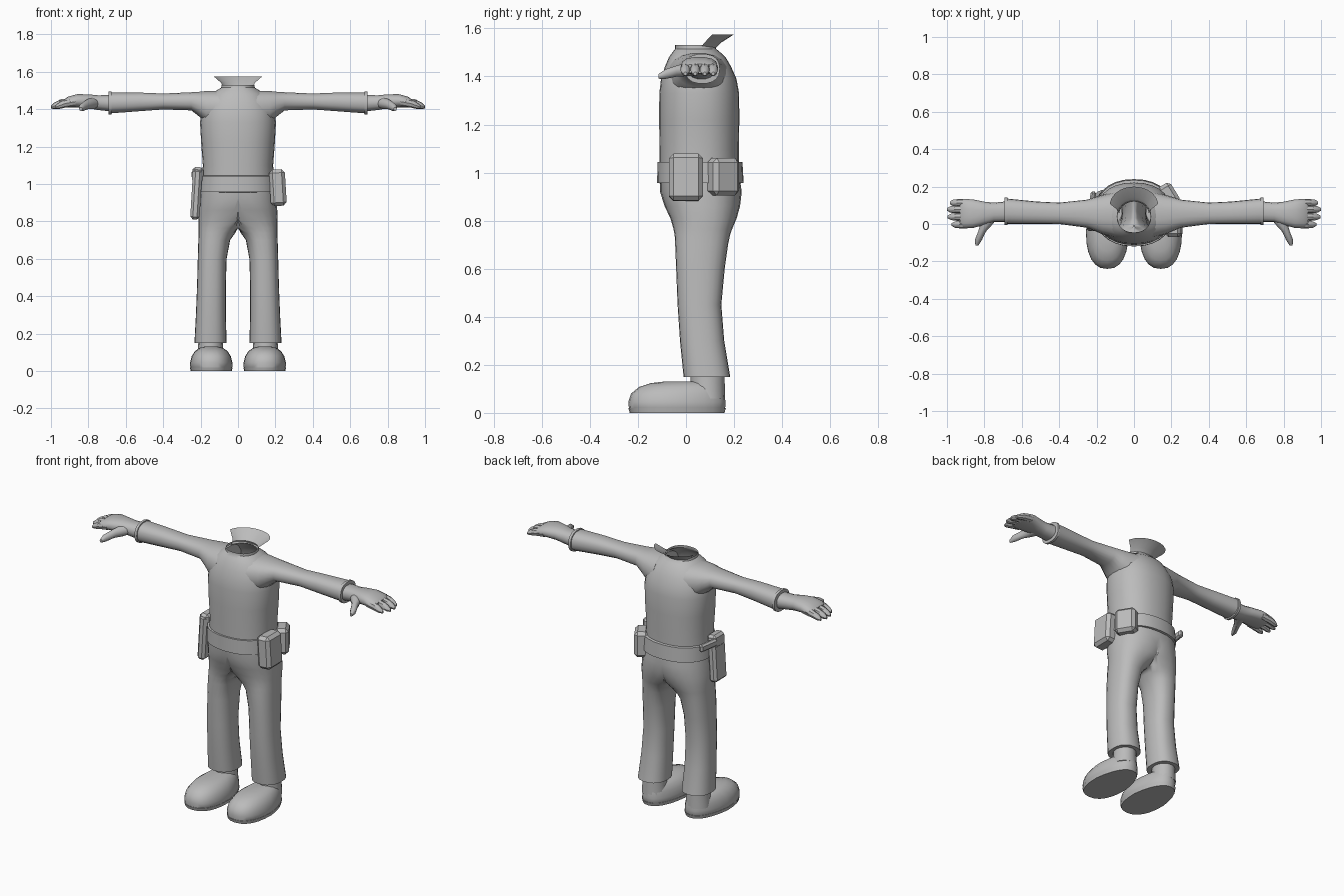
import bpy, bmesh, math
from mathutils import Matrix, Vector

grey = bpy.data.materials.new("plain_grey")
grey.diffuse_color = (0.5, 0.5, 0.5, 1)


def finish(name, bm, mirror=False, angle=40):
    bmesh.ops.recalc_face_normals(bm, faces=bm.faces)
    me = bpy.data.meshes.new(name)
    bm.to_mesh(me)
    bm.free()
    me.materials.append(grey)
    ob = bpy.data.objects.new(name, me)
    bpy.context.collection.objects.link(ob)
    bpy.ops.object.select_all(action='DESELECT')
    ob.select_set(True)
    bpy.context.view_layer.objects.active = ob
    bpy.ops.object.shade_smooth_by_angle(angle=math.radians(angle))
    if mirror:
        m = ob.modifiers.new("mirror", 'MIRROR')
        m.use_clip = True
    return ob


def loft(name, rings, axis='Z', n=20, p=2.0, caps=(True, True), mirror=False,
         clamp=False, taper=0.0, angle=40):
    """Skin rings of (position, centre u, centre v, radius u, radius v)."""
    bm = bmesh.new()
    loops = []
    for pos, cu, cv, ru, rv in rings:
        loop = []
        for i in range(n):
            t = 2 * math.pi * i / n
            c, s = math.cos(t), math.sin(t)
            u = math.copysign(abs(c) ** (2 / p), c)
            v = math.copysign(abs(s) ** (2 / p), s)
            u = cu + ru * u * (1 - taper * max(v, 0))
            v = cv + rv * v
            if clamp:
                u = max(u, 0)
            co = {'Z': (u, v, pos), 'X': (pos, u, v), 'Y': (u, pos, v)}[axis]
            loop.append(bm.verts.new(co))
        loops.append(loop)
    for a, b in zip(loops, loops[1:]):
        for i in range(n):
            j = (i + 1) % n
            bm.faces.new((a[i], a[j], b[j], b[i]))
    if caps[0]:
        bm.faces.new(loops[0])
    if caps[1]:
        bm.faces.new(loops[-1])
    if clamp:  # drop the faces lying on the centre plane
        inner = [f for f in bm.faces if all(v.co.x < 1e-4 for v in f.verts)]
        bmesh.ops.delete(bm, geom=inner, context='FACES')
    return finish(name, bm, mirror, angle)


def box(name, loc, size, rot_z=0.0, tilt=0.0, bevel=0.018):
    bm = bmesh.new()
    bmesh.ops.create_cube(bm, size=1)
    bmesh.ops.scale(bm, vec=size, verts=bm.verts)
    bmesh.ops.bevel(bm, geom=bm.edges[:], offset=bevel, segments=1, affect='EDGES')
    mat = Matrix.Translation(loc) @ Matrix.Rotation(rot_z, 4, 'Z') @ Matrix.Rotation(tilt, 4, 'Y')
    bmesh.ops.transform(bm, matrix=mat, verts=bm.verts)
    return finish(name, bm, angle=20)


# Shirt body with an open neck
loft("shirt", [
    (0.97, 0, 0.055, 0.195, 0.165), (1.10, 0, 0.055, 0.188, 0.165),
    (1.22, 0, 0.055, 0.197, 0.167), (1.33, 0, 0.055, 0.203, 0.166),
    (1.39, 0, 0.053, 0.195, 0.157), (1.44, 0, 0.050, 0.175, 0.138),
    (1.48, 0, 0.047, 0.145, 0.118), (1.502, 0, 0.043, 0.112, 0.098),
    (1.515, 0, 0.04, 0.09, 0.085), (1.53, 0, 0.038, 0.088, 0.083)],
    n=28, p=2.25, caps=(False, False))

# Flared collar flap around the back of the neck
bm = bmesh.new()
rows = []
for z, cy, rx, ry in ((1.515, 0.05, 0.08, 0.07), (1.54, 0.07, 0.09, 0.075),
                      (1.575, 0.10, 0.13, 0.10)):
    rows.append([bm.verts.new((rx * math.cos(a), cy + ry * math.sin(a), z))
                 for a in (math.radians(5 + 17 * k) for k in range(11))])
for a, b in zip(rows, rows[1:]):
    for i in range(10):
        bm.faces.new((a[i], a[i + 1], b[i + 1], b[i]))
finish("collar", bm)

# Sleeves, flared at the shoulder and closed at the cuff
loft("sleeve", [
    (0.10, 0.05, 1.40, 0.125, 0.10), (0.17, 0.05, 1.412, 0.105, 0.086),
    (0.205, 0.053, 1.426, 0.092, 0.068), (0.25, 0.055, 1.442, 0.075, 0.049),
    (0.40, 0.057, 1.441, 0.057, 0.043), (0.52, 0.06, 1.439, 0.06, 0.05),
    (0.68, 0.068, 1.433, 0.068, 0.056)], axis='X', n=18, p=2.4, mirror=True)
loft("cuff", [
    (0.675, 0.068, 1.432, 0.066, 0.055), (0.677, 0.068, 1.432, 0.073, 0.062),
    (0.692, 0.068, 1.432, 0.073, 0.062), (0.693, 0.068, 1.432, 0.058, 0.048)],
    axis='X', n=18, p=2.4, mirror=True)

# Hands: palm, four fingers and a thumb
loft("palm", [
    (0.67, 0.066, 1.431, 0.056, 0.045), (0.75, 0.062, 1.435, 0.052, 0.040),
    (0.80, 0.057, 1.442, 0.062, 0.038), (0.86, 0.055, 1.445, 0.076, 0.036),
    (0.91, 0.056, 1.438, 0.078, 0.029), (0.93, 0.056, 1.432, 0.070, 0.020)],
    axis='X', n=14, p=2.4, mirror=True)
for k, (y, tip) in enumerate(((-0.003, 0.975), (0.038, 0.997), (0.078, 1.0), (0.113, 0.985))):
    loft("finger_%d" % (k + 1), [
        (0.87, y, 1.440, 0.019, 0.024), (tip - 0.05, y, 1.430, 0.021, 0.022),
        (tip - 0.018, y, 1.418, 0.017, 0.017), (tip, y, 1.411, 0.007, 0.008)],
        axis='X', n=8, mirror=True)
loft("thumb", [
    (0.05, 0.775, 1.432, 0.045, 0.030), (0.005, 0.785, 1.430, 0.035, 0.030),
    (-0.04, 0.812, 1.422, 0.021, 0.024), (-0.085, 0.832, 1.410, 0.019, 0.021),
    (-0.115, 0.840, 1.400, 0.008, 0.010)], axis='Y', n=10, mirror=True)

# Trousers: one half from the waist to the hem, mirrored at the seam
loft("trousers", [
    (1.00, 0, 0.055, 0.197, 0.165), (0.92, 0, 0.062, 0.205, 0.170),
    (0.86, 0.02, 0.068, 0.190, 0.157), (0.81, 0.055, 0.073, 0.157, 0.138),
    (0.765, 0.095, 0.070, 0.116, 0.122), (0.738, 0.113, 0.068, 0.098, 0.115),
    (0.70, 0.127, 0.065, 0.085, 0.110), (0.60, 0.138, 0.060, 0.077, 0.101),
    (0.45, 0.142, 0.056, 0.077, 0.091), (0.30, 0.145, 0.067, 0.080, 0.092),
    (0.15, 0.147, 0.087, 0.086, 0.097)],
    n=24, p=2.35, caps=(False, True), mirror=True, clamp=True)

# Belt
loft("belt", [
    (0.955, 0, 0.06, 0.195, 0.165), (0.957, 0, 0.06, 0.210, 0.180),
    (1.043, 0, 0.058, 0.205, 0.177), (1.045, 0, 0.058, 0.185, 0.160)],
    n=28, p=2.25, caps=(False, False))

# Belt pouches on one side, holster with grip on the other
box("side_pouch", (0.213, 0.0, 0.98), (0.085, 0.14, 0.195), tilt=-0.06)
box("rear_pouch", (0.187, 0.155, 0.983), (0.08, 0.125, 0.155), rot_z=0.55)
box("holster", (-0.223, 0.02, 0.945), (0.05, 0.115, 0.27), tilt=0.06, bevel=0.014)
box("holster_flap", (-0.215, 0.02, 1.05), (0.06, 0.10, 0.08), tilt=0.06, bevel=0.014)
box("grip", (-0.225, 0.11, 1.05), (0.03, 0.13, 0.045), rot_z=-0.15, bevel=0.01)

# Ankles and shoes
loft("ankle", [(0.06, 0.147, 0.09, 0.072, 0.073), (0.13, 0.147, 0.09, 0.066, 0.071),
               (0.20, 0.147, 0.09, 0.064, 0.070)], n=16, mirror=True)
loft("shoe", [
    (0.004, 0.143, -0.036, 0.105, 0.190), (0.014, 0.143, -0.037, 0.112, 0.200),
    (0.045, 0.143, -0.038, 0.113, 0.202), (0.08, 0.143, -0.034, 0.104, 0.195),
    (0.108, 0.143, -0.020, 0.086, 0.175), (0.124, 0.143, 0.000, 0.062, 0.145),
    (0.131, 0.143, 0.02, 0.035, 0.105)], n=24, p=2.4, mirror=True, taper=0.22)
loft("sole", [(0.0, 0.143, -0.037, 0.110, 0.197), (0.02, 0.143, -0.037, 0.114, 0.203)],
     n=24, p=2.4, mirror=True, taper=0.22)
